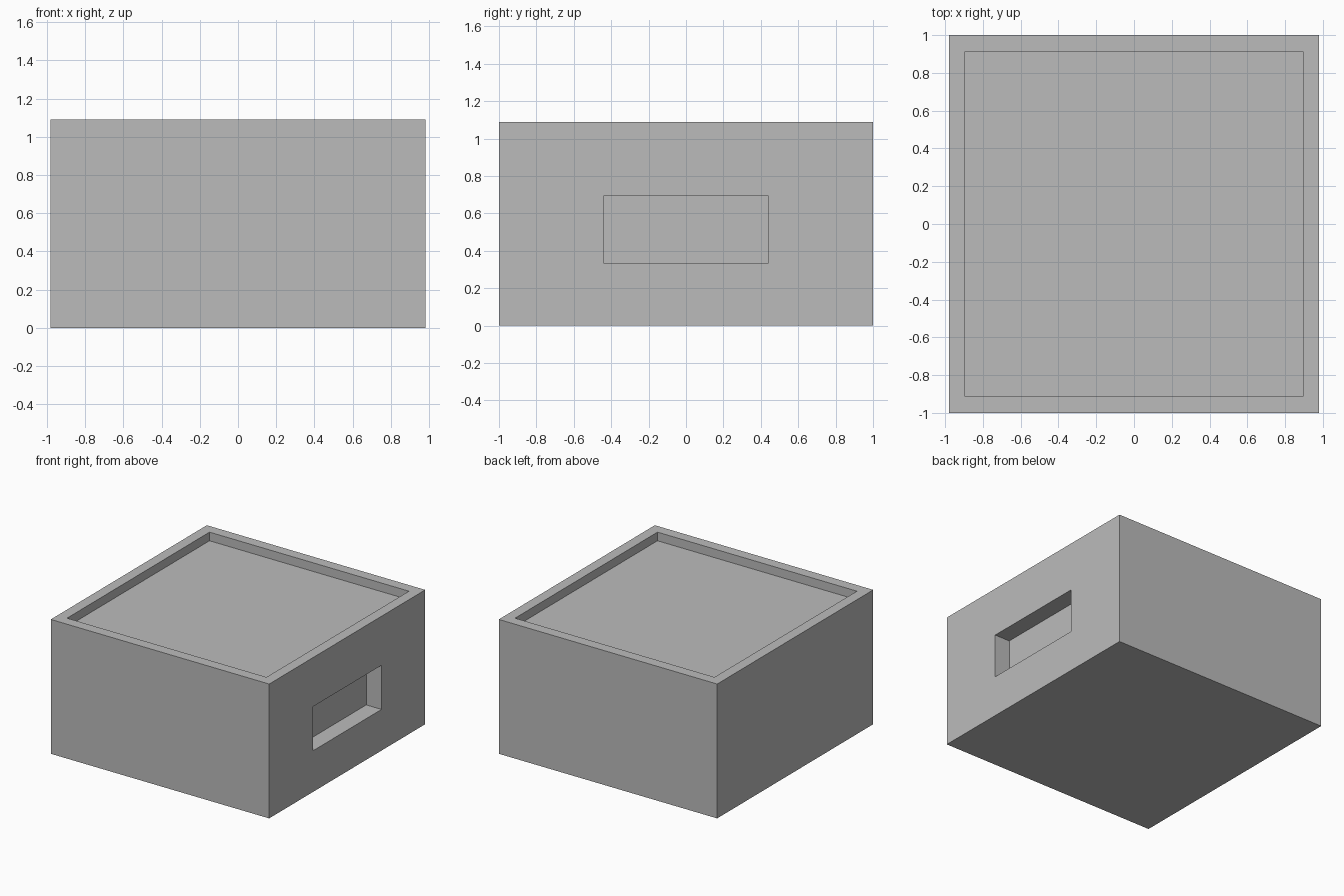
import bpy
import bmesh
from mathutils import Vector

# Remove the default cube
cube = bpy.data.objects.get("Cube")
if cube:
    bpy.data.objects.remove(cube, do_unlink=True)

# Single grey finish
grey = bpy.data.materials.new("plain_grey")
grey.use_nodes = True
colour = (0.5, 0.5, 0.5, 1.0)
grey.diffuse_color = colour
grey.node_tree.nodes["Principled BSDF"].inputs["Base Color"].default_value = colour


def box(name, low, high):
    """Axis-aligned box between two corners."""
    low, high = Vector(low), Vector(high)
    bm = bmesh.new()
    bmesh.ops.create_cube(bm, size=1)
    bmesh.ops.scale(bm, vec=high - low, verts=bm.verts)
    bmesh.ops.translate(bm, vec=(low + high) / 2, verts=bm.verts)
    mesh = bpy.data.meshes.new(name)
    bm.to_mesh(mesh)
    bm.free()
    mesh.materials.append(grey)
    obj = bpy.data.objects.new(name, mesh)
    bpy.context.collection.objects.link(obj)
    return obj


def cut(target, cutter):
    """Subtract a hidden cutter from the target."""
    cutter.hide_render = True
    cutter.hide_set(True)
    cutter.display_type = 'WIRE'
    mod = target.modifiers.new(cutter.name, 'BOOLEAN')
    mod.operation = 'DIFFERENCE'
    mod.solver = 'EXACT'
    mod.object = cutter
    bpy.context.view_layer.objects.active = target
    bpy.ops.object.modifier_apply(modifier=mod.name)
    bpy.data.objects.remove(cutter, do_unlink=True)


half_x, half_y, height = 0.98, 1.0, 1.09

# Main block
body = box("box_body", (-half_x, -half_y, 0), (half_x, half_y, height))

# Shallow tray in the top, leaving a raised rim
cut(body, box("top_recess_cutter",
              (-0.895, -0.913, height - 0.07), (0.895, 0.913, height + 0.2)))

# Rectangular pocket in the +x side
cut(body, box("side_pocket_cutter",
              (half_x - 0.137, -0.44, 0.334), (half_x + 0.2, 0.44, 0.692)))
